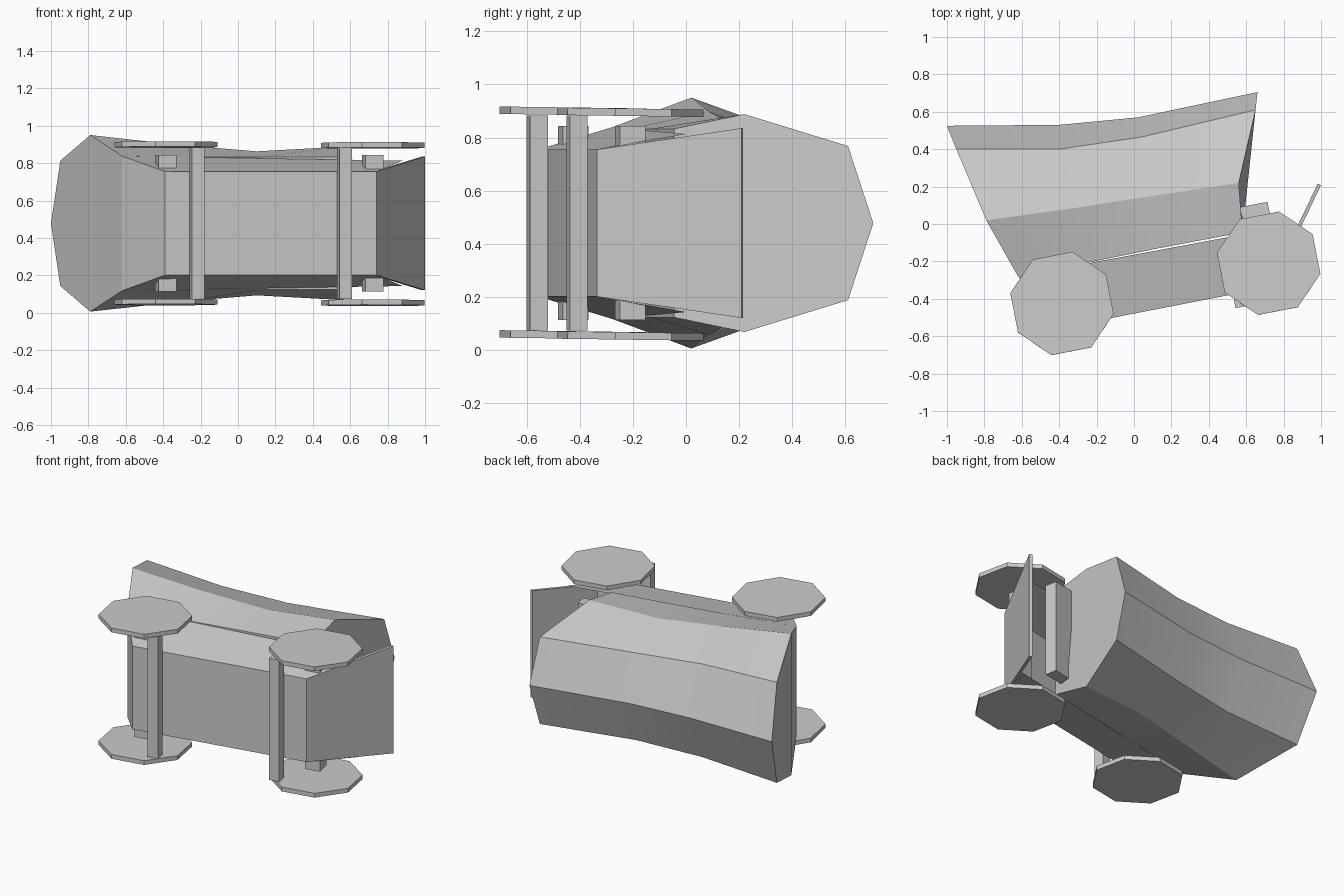
import bpy, bmesh, math
from mathutils import Matrix, Vector

if "Cube" in bpy.data.objects:
    bpy.data.objects.remove(bpy.data.objects["Cube"])

MID = 0.478                 # symmetry plane (wagon lies on its side)
TILT = math.radians(11)     # wagon's slope in plan

gray = bpy.data.materials.new("plain_gray")
gray.diffuse_color = (0.6, 0.6, 0.6, 1)
gray.use_nodes = True
gray.node_tree.nodes["Principled BSDF"].inputs["Base Color"].default_value = gray.diffuse_color


def finish(name, bm, smooth=False):
    bmesh.ops.recalc_face_normals(bm, faces=bm.faces)
    me = bpy.data.meshes.new(name)
    bm.to_mesh(me)
    bm.free()
    me.materials.append(gray)
    ob = bpy.data.objects.new(name, me)
    bpy.context.collection.objects.link(ob)
    if smooth:
        bpy.ops.object.select_all(action='DESELECT')
        ob.select_set(True)
        bpy.context.view_layer.objects.active = ob
        bpy.ops.object.shade_smooth_by_angle(angle=math.radians(25))
    return ob


def box(name, x, y, size):
    bm = bmesh.new()
    m = Matrix.Translation((x, y, MID)) @ Matrix.Rotation(TILT, 4, 'Z') @ Matrix.Diagonal((*size, 1))
    bmesh.ops.create_cube(bm, size=1, matrix=m)
    return finish(name, bm)


def wheel(name, x, y, z):
    bm = bmesh.new()
    m = (Matrix.Translation((x, y, z)) @ Matrix.Rotation(math.radians(-0.8), 4, 'X')
         @ Matrix.Rotation(TILT + math.pi / 8, 4, 'Z'))
    bmesh.ops.create_cone(bm, cap_ends=True, segments=8, radius1=0.282, radius2=0.282,
                          depth=0.028, matrix=m)
    return finish(name, bm)


# canvas cover: each station lists ridge, shoulder, side, rim as (x, y, half width)
stations = [
    [(-1.0, .525, 0), (-.95, .40, .335), (-.79, .02, .472), (-.62, -.28, .36)],
    [(-.40, .53, 0), (-.40, .40, .31), (-.32, .085, .42), (-.25, -.207, .355)],
    [(.02, .57, 0), (.04, .465, .29), (.10, .15, .385), (.13, -.13, .355)],
    [(.66, .705, 0), (.65, .61, .29), (.56, .22, .41), (.58, -.045, .355)],
]
bm = bmesh.new()
rings = []
for st in stations:
    pts = [(x, y, MID + h) for x, y, h in reversed(st)]
    pts += [(x, y, MID - h) for x, y, h in st[1:]]
    rings.append([bm.verts.new(p) for p in pts])
for a, b in zip(rings, rings[1:]):
    for i in range(len(a)):
        j = (i + 1) % len(a)
        bm.faces.new((a[i], a[j], b[j], b[i]))
bm.faces.new(rings[0])
bm.faces.new(rings[-1])
finish("canvas_cover", bm, True)

# wagon tub: flared walls around a flat floor, open behind the footboard
floor = [(-.39, -.555, .277), (.74, -.335, .277)]
rim = [(-.62, -.28, .36), (.88, .0, .335)]
bm = bmesh.new()
lo, hi = ([[bm.verts.new((x, y, MID + s * h)) for s in (1, -1)] for x, y, h in row]
          for row in (floor, rim))
bm.faces.new((lo[0][0], lo[0][1], lo[1][1], lo[1][0]))
bm.faces.new((lo[0][0], lo[0][1], hi[0][1], hi[0][0]))
for k in (0, 1):
    bm.faces.new((lo[0][k], lo[1][k], hi[1][k], hi[0][k]))
finish("wagon_tub", bm)

# footboard: thin flared plate
bm = bmesh.new()
off = Vector((-.018, .007, 0))
foot = [Vector((x, y, MID + s * h)) for x, y, h, s in
        ((.74, -.335, .277, 1), (.74, -.335, .277, -1), (1, .208, .357, -1), (1, .208, .357, 1))]
front = [bm.verts.new(p) for p in foot]
back = [bm.verts.new(p + off) for p in foot]
bm.faces.new(front)
bm.faces.new(back)
for i in range(4):
    j = (i + 1) % 4
    bm.faces.new((front[i], front[j], back[j], back[i]))
finish("footboard", bm)

# driver's bench
box("seat", .648, .065, (.15, .08, .62))

# running gear: blocks through the tub, outer bars and wheels
for end, cx, cy, bx, by, dz in (("rear", -.385, -.425, -.22, -.56, 0),
                                ("front", .72, -.21, .57, -.41, -.004)):
    box(end + "_axle_block", cx, cy, (.098, .098, .73))
    box(end + "_cross_bar", bx, by, (.068, .068, .81))
    for side, s in (("left", 1), ("right", -1)):
        wheel(f"{end}_{side}_wheel", cx, cy, MID + s * .421 + dz)
